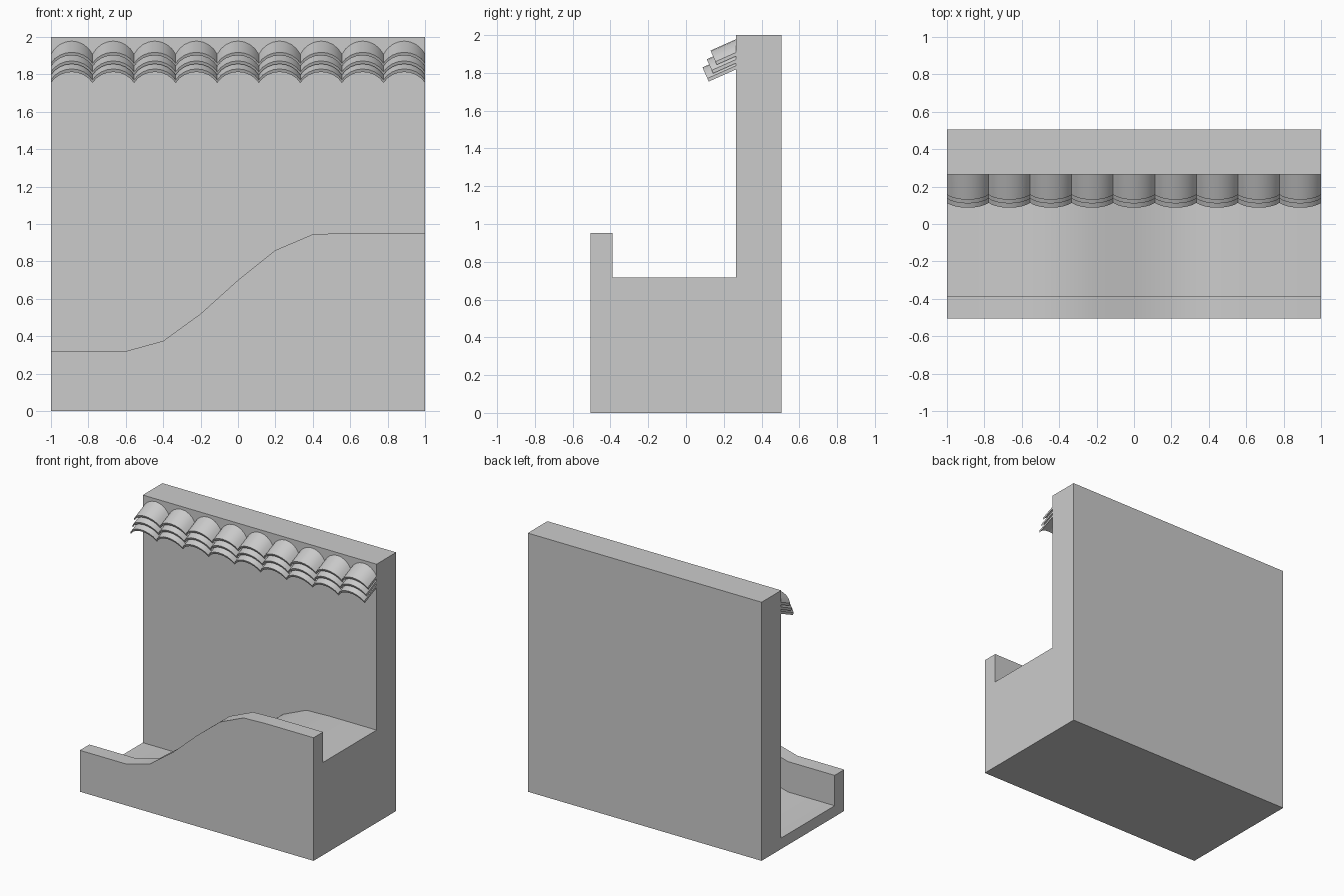
import bpy, bmesh, math

if "Cube" in bpy.data.objects:
    bpy.data.objects.remove(bpy.data.objects["Cube"])


def loft(name, stations):
    """Skin a closed solid through (x, [(y, z), ...]) cross-sections."""
    bm = bmesh.new()
    rings = [[bm.verts.new((x, y, z)) for y, z in sec] for x, sec in stations]
    n = len(rings[0])
    for a, b in zip(rings, rings[1:]):
        for i in range(n):
            j = (i + 1) % n
            bm.faces.new((a[i], a[j], b[j], b[i]))
    bm.faces.new(rings[0])
    bm.faces.new(rings[-1])
    bmesh.ops.recalc_face_normals(bm, faces=bm.faces)
    mesh = bpy.data.meshes.new(name)
    bm.to_mesh(mesh)
    bm.free()
    obj = bpy.data.objects.new(name, mesh)
    bpy.context.collection.objects.link(obj)
    bpy.ops.object.select_all(action='DESELECT')
    obj.select_set(True)
    bpy.context.view_layer.objects.active = obj
    bpy.ops.object.shade_smooth_by_angle(angle=math.radians(30))
    return obj


FRONT, WALL, BACK = -0.505, 0.265, 0.505

# Tall back wall
wall_section = [(WALL, 0), (WALL, 2), (BACK, 2), (BACK, 0)]
loft("back_wall", [(-1, wall_section), (1, wall_section)])

# Rising walkway with a front parapet
PARAPET_BACK, PARAPET_HEIGHT = -0.388, 0.235
profile = [(-1, .32), (-.6, .32), (-.4, .375), (-.2, .52), (0, .70),
           (.2, .86), (.4, .945), (.6, .952), (1, .952)]
loft("walkway", [(x, [(FRONT, 0), (FRONT, h), (PARAPET_BACK, h),
                      (PARAPET_BACK, h - PARAPET_HEIGHT),
                      (WALL, h - PARAPET_HEIGHT), (WALL, 0)])
                 for x, h in profile])

# Roof tiles: three overlapping rows of nine arched tiles
TILES, SEGMENTS = 9, 8
SAG, THICK, PITCH = 0.064, 0.018, math.radians(24)
half = 1 / TILES
radius = (half ** 2 + SAG ** 2) / (2 * SAG)
sweep = math.asin(half / radius)


def tile_section(angle, front_y, front_z):
    """Outer front, outer back, inner back and inner front points."""
    drop = radius * (1 - math.cos(angle))
    outer, inner = [], []
    for pts, d in ((outer, drop), (inner, drop + THICK)):
        y = front_y + d * math.sin(PITCH)
        z = front_z - d * math.cos(PITCH)
        pts += [(y, z), (WALL + 0.005, z + (WALL + 0.005 - y) * math.tan(PITCH))]
    return outer + inner[::-1]


rows = [(.130, 1.918), (.110, 1.872), (.087, 1.829)]
for r, (fy, fz) in enumerate(rows):
    for c in range(TILES):
        cx = -1 + half * (2 * c + 1)
        angles = [sweep * (2 * i / SEGMENTS - 1) for i in range(SEGMENTS + 1)]
        loft(f"roof_tile_{r + 1}_{c + 1}",
             [(cx + radius * math.sin(a), tile_section(a, fy, fz)) for a in angles])
